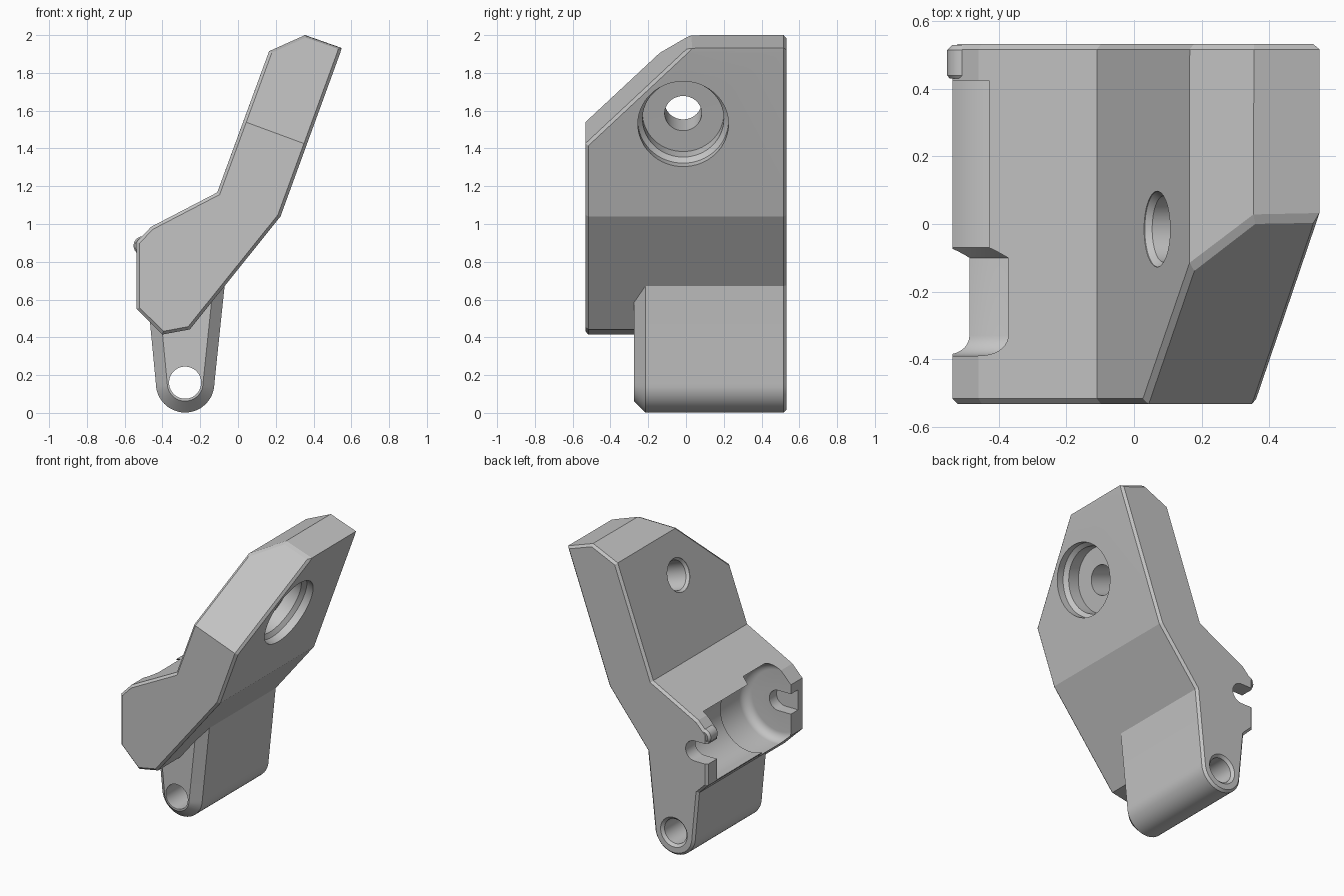
import bpy, bmesh, math
from mathutils import Vector, Matrix

if "Cube" in bpy.data.objects:
    bpy.data.objects.remove(bpy.data.objects["Cube"], do_unlink=True)

grey = bpy.data.materials.new("plain grey")
grey.use_nodes = True
color = (0.55, 0.55, 0.55, 1)
grey.diffuse_color = color
grey.node_tree.nodes["Principled BSDF"].inputs["Base Color"].default_value = color


def finish(bm, name):
    bmesh.ops.recalc_face_normals(bm, faces=bm.faces[:])
    mesh = bpy.data.meshes.new(name)
    bm.to_mesh(mesh)
    bm.free()
    mesh.materials.append(grey)
    obj = bpy.data.objects.new(name, mesh)
    bpy.context.collection.objects.link(obj)
    return obj


def prism(name, outline, y0, y1, front=0, back=0, cut=None):
    """Extrude an x-z outline along y, optionally slice it, then chamfer its rims."""
    bm = bmesh.new()
    face = bm.faces.new([bm.verts.new((x, y0, z)) for x, z in outline])
    ext = bmesh.ops.extrude_face_region(bm, geom=[face])
    moved = [v for v in ext["geom"] if isinstance(v, bmesh.types.BMVert)]
    bmesh.ops.translate(bm, verts=moved, vec=(0, y1 - y0, 0))
    # Extruding can leave the starting face behind, so make sure both ends are capped
    bmesh.ops.holes_fill(bm, edges=bm.edges[:], sides=0)
    if cut:
        geom = bm.verts[:] + bm.edges[:] + bm.faces[:]
        bmesh.ops.bisect_plane(bm, geom=geom, plane_co=cut[0],
                               plane_no=cut[1], clear_outer=True)
        rim = [e for e in bm.edges if e.is_boundary]
        bmesh.ops.holes_fill(bm, edges=rim, sides=0)
    for side, width in ((-1, front), (1, back)):
        if width:
            bmesh.ops.recalc_face_normals(bm, faces=bm.faces[:])
            bm.normal_update()
            edges = [e for e in bm.edges
                     if sum(f.normal.y * side > 0.3 for f in e.link_faces) == 1]
            bmesh.ops.bevel(bm, geom=edges, offset=width, segments=1,
                            profile=0.5, affect='EDGES')
    return finish(bm, name)


def lathe(name, profile, origin, axis, steps=64):
    """Turn a (distance, radius) profile around an axis into a closed solid."""
    bm = bmesh.new()
    turns = [math.tau * i / steps for i in range(steps)]
    rings = [[bm.verts.new((r * math.cos(a), r * math.sin(a), d)) for a in turns]
             for d, r in profile]
    for low, high in zip(rings, rings[1:]):
        for i in range(steps):
            j = (i + 1) % steps
            bm.faces.new((low[i], low[j], high[j], high[i]))
    bm.faces.new(rings[0][::-1])
    bm.faces.new(rings[-1])
    turn = Vector(axis).to_track_quat('Z', 'Y').to_matrix().to_4x4()
    bm.transform(Matrix.Translation(origin) @ turn)
    return finish(bm, name)


def arc(cx, cz, r, start, end, n=24):
    angles = [math.radians(start + (end - start) * i / n) for i in range(n + 1)]
    return [(cx + r * math.cos(a), cz + r * math.sin(a)) for a in angles]


def combine(target, other, operation):
    mod = target.modifiers.new(operation.lower(), 'BOOLEAN')
    mod.operation = operation
    mod.solver = 'EXACT'
    mod.object = other
    bpy.context.view_layer.objects.active = target
    bpy.ops.object.modifier_apply(modifier=mod.name)
    bpy.data.objects.remove(other, do_unlink=True)


# Bent arm with its front upper corner sliced off
along = Vector((0.346, 0, 0.938))
across = Vector((0.938, 0, -0.346))
slice_plane = (Vector((0.04, -0.533, 1.54)), along * 0.545 + Vector((0, -0.541, 0)))
arm = prism("bracket_arm",
            [(-0.537, 0.55), (-0.537, 0.905), (-0.46, 0.985), (-0.11, 1.167),
             (0.165, 1.915), (0.355, 2.0), (0.549, 1.932), (0.541, 1.905),
             (0.225, 1.04), (-0.255, 0.442), (-0.40, 0.415)],
            -0.533, 0.533, 0.016, 0.016, slice_plane)

# Pivot lug hanging below the rear
lug = prism("pivot_lug",
            arc(-0.28, 0.157, 0.155, 180, 360) +
            [(-0.07, 0.68), (-0.2, 0.8), (-0.40, 0.6), (-0.467, 0.49)],
            -0.275, 0.533, 0.06, 0.016)
combine(arm, lug, 'UNION')

# Rounded snap lip on the rear wall
lip = lathe("snap_lip", [(0.43, 0.042), (0.44, 0.05), (0.515, 0.05), (0.53, 0.035)],
            (-0.503, 0, 0.885), (0, 1, 0), 40)
combine(arm, lip, 'UNION')

# Stepped round pocket with a filleted front end
fillet = [(d - 0.33, r + 0.212) for d, r in arc(0, 0, 0.06, 180, 90, 9)]
pocket = lathe("pocket_cutter",
               fillet + [(-0.1, 0.272), (-0.07, 0.232), (0.425, 0.232)],
               (-0.45, 0, 0.77), (0, 1, 0))
combine(arm, pocket, 'DIFFERENCE')

# Open shaft slot through the rear wall, blind in the front wall
slot = prism("slot_cutter", [(-0.9, 0.70)] + arc(-0.44, 0.77, 0.07, -90, 90) + [(-0.9, 0.84)],
             -0.47, 0.6)
combine(arm, slot, 'DIFFERENCE')

# Pivot hole
pivot = lathe("pivot_cutter", [(-0.5, 0.085), (0.515, 0.085), (0.533, 0.103), (0.6, 0.103)],
              (-0.28, 0, 0.16), (0, 1, 0))
combine(arm, pivot, 'DIFFERENCE')

# Counterbored bolt hole square to the arm
bolt = lathe("bolt_cutter",
             [(-0.1, 0.24), (0.05, 0.24), (0.075, 0.215), (0.16, 0.215), (0.161, 0.098),
              (0.335, 0.098), (0.353, 0.112), (0.5, 0.112)],
             (0.402, -0.015, 1.53), -across)
combine(arm, bolt, 'DIFFERENCE')

bpy.ops.object.select_all(action='DESELECT')
arm.select_set(True)
bpy.context.view_layer.objects.active = arm
bpy.ops.object.shade_smooth_by_angle(angle=math.radians(12))
